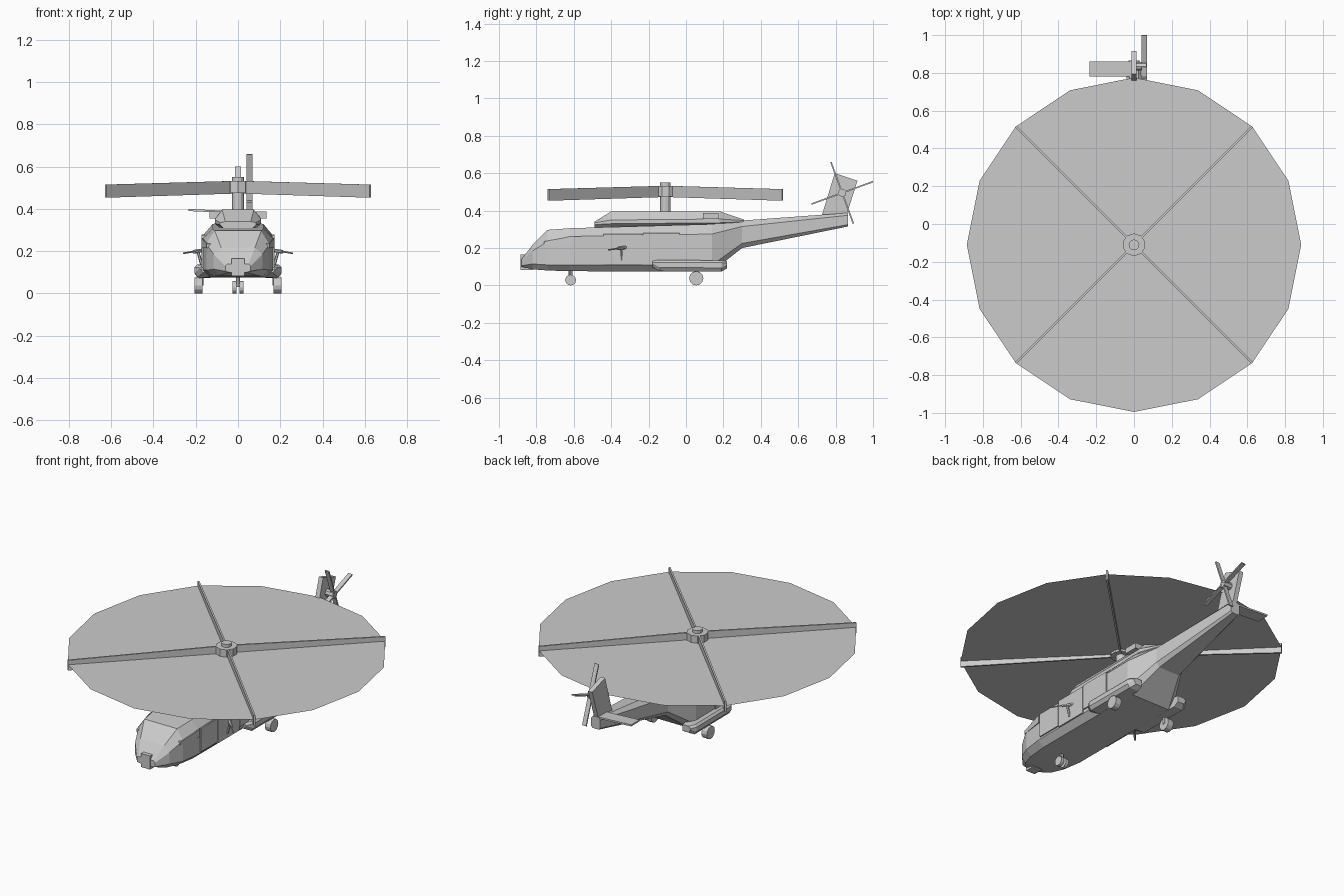
import bpy, bmesh, math
from mathutils import Matrix, Vector

if "Cube" in bpy.data.objects:
    bpy.data.objects.remove(bpy.data.objects["Cube"])

grey = bpy.data.materials.new("plain_grey")
grey.diffuse_color = (0.6, 0.6, 0.6, 1)
grey.use_nodes = True
grey.node_tree.nodes["Principled BSDF"].inputs["Base Color"].default_value = grey.diffuse_color


def finish(name, bm, closed=True):
    if closed:
        bmesh.ops.recalc_face_normals(bm, faces=bm.faces)
    me = bpy.data.meshes.new(name)
    bm.to_mesh(me)
    bm.free()
    me.materials.append(grey)
    ob = bpy.data.objects.new(name, me)
    bpy.context.collection.objects.link(ob)
    return ob


def loft(name, rings):
    """Skin a list of equal-length point rings and cap both ends."""
    bm = bmesh.new()
    vs = [[bm.verts.new(p) for p in ring] for ring in rings]
    n = len(vs[0])
    for a, b in zip(vs, vs[1:]):
        for i in range(n):
            bm.faces.new((a[i], a[(i + 1) % n], b[(i + 1) % n], b[i]))
    bm.faces.new(vs[0])
    bm.faces.new(vs[-1])
    return finish(name, bm)


def hull(name, sections):
    """Loft chamfered sections: y, half widths (bottom, side, top), four heights."""
    rings = []
    for y, wb, w, wt, z0, z1, z2, z3 in sections:
        half = [(wb, z0), (w, z1), (w, z2), (wt, z3)]
        rings.append([(x, y, z) for x, z in half] + [(-x, y, z) for x, z in reversed(half)])
    return loft(name, rings)


def box(name, x, y, z):
    return loft(name, [[(x[0], yy, z[0]), (x[1], yy, z[0]), (x[1], yy, z[1]), (x[0], yy, z[1])] for yy in y])


def rod(name, a, b, r, sides=8, r2=None):
    a, b = Vector(a), Vector(b)
    bm = bmesh.new()
    m = Matrix.Translation((a + b) / 2) @ (b - a).to_track_quat('Z', 'Y').to_matrix().to_4x4()
    bmesh.ops.create_cone(bm, cap_ends=True, segments=sides, radius1=r,
                          radius2=r if r2 is None else r2, depth=(b - a).length, matrix=m)
    return finish(name, bm)


# Fuselage with tapered nose, rear ramp and tail boom
hull("fuselage", [
    (-0.88, .04, .06, .05, .100, .105, .130, .140),
    (-0.82, .09, .115, .08, .086, .115, .185, .217),
    (-0.74, .115, .15, .11, .080, .11, .235, .297),
    (-0.62, .13, .165, .12, .076, .11, .262, .306),
    (0.14, .13, .165, .12, .075, .11, .275, .328),
    (0.30, .07, .09, .05, .200, .225, .315, .347),
    (0.865, .02, .03, .02, .315, .325, .375, .388)])
box("nose_sensor", (-.03, .03), (-.885, -.82), (.083, .165))

# Engine cowling on the roof
hull("engine_cowling", [
    (-.49, .07, .085, .06, .310, .325, .335, .340),
    (-.40, .085, .11, .075, .310, .330, .350, .396),
    (.18, .085, .11, .075, .315, .335, .355, .396),
    (.31, .04, .055, .04, .325, .340, .347, .352)])

# Mast and hub
C = Vector((0, -.11, 0))
rod("rotor_mast", C + Vector((0, 0, .39)), C + Vector((0, 0, .55)), .028, 12)
rod("rotor_hub", C + Vector((0, 0, .475)), C + Vector((0, 0, .532)), .06, 10)

# Sixteen-sided rotor disc sheet
bm = bmesh.new()
bmesh.ops.create_circle(bm, cap_ends=True, segments=16, radius=.885,
                        matrix=Matrix.Translation((0, -.11, .488)))
finish("rotor_disc", bm, False)

# Drooping upright main blades
for k in range(4):
    a = math.radians(45 + 90 * k)
    d, s = Vector((math.cos(a), math.sin(a), 0)), Vector((-math.sin(a), math.cos(a), 0))
    rings = []
    for r, lo, hi in ((.04, .472, .532), (.885, .453, .515)):
        rings.append([C + d * r + s * t + Vector((0, 0, z))
                      for t, z in ((-.005, lo), (.005, lo), (.005, hi), (-.005, hi))])
    loft(f"main_blade_{k + 1}", rings)

# Tail fin and single stabiliser
fin = [(.725, .37), (.853, .36), (.917, .56), (.795, .60)]
loft("tail_fin", [[(x, y, z) for y, z in fin] for x in (-.014, .014)])
loft("stabiliser", [[(x, .78, z), (x, .86, z), (x, .86, z + .01), (x, .78, z + .01)]
                    for x, z in ((0, .378), (-.235, .390))])

# Tail rotor on the right side
rod("tail_rotor_hub", (.01, .835, .495), (.065, .835, .495), .022, 8)
for k in range(4):
    a = math.radians(20 + 90 * k)
    d, s = Vector((0, math.cos(a), math.sin(a))), Vector((0, -math.sin(a), math.cos(a)))
    c = Vector((0, .835, .495))
    rings = [[c + d * r + s * t + Vector((x, 0, 0))
              for t, x in ((-.004, .041), (.004, .041), (.004, .068), (-.004, .068))] for r in (.01, .175)]
    loft(f"tail_blade_{k + 1}", rings)

# Nose gear
rod("nose_strut", (0, -.617, .03), (0, -.617, .09), .01)
for side, sx in (("right", 1), ("left", -1)):
    rod(f"{side}_nose_wheel", (sx * .007, -.617, .029), (sx * .026, -.617, .029), .029, 12)

    # Sponson with tapered ends, and main gear
    loft(f"{side}_sponson", [[(sx * x, y, z) for x, z in
                              ((.13, lo), (ox - .015, lo), (ox, lo + .02), (ox, hi - .012), (ox - .012, hi), (.13, hi))]
                             for y, ox, lo, hi in ((-.18, .18, .098, .133), (-.14, .205, .076, .136),
                                                   (.19, .205, .074, .134), (.22, .185, .092, .130))])
    rod(f"{side}_main_strut", (sx * .175, .055, .037), (sx * .175, .055, .09), .012)
    rod(f"{side}_main_wheel", (sx * .168, .055, .038), (sx * .205, .055, .038), .038, 12)

    # Raised doors and panels on the flanks
    xs = (sx * .15, sx * .173)
    box(f"{side}_crew_door", xs, (-.60, -.445), (.12, .262))
    box(f"{side}_cabin_door", xs, (-.44, -.235), (.11, .275))
    box(f"{side}_rear_panel", xs, (-.23, -.035), (.13, .28))
    loft(f"{side}_cockpit_window", [[(sx * x, y, z) for x, z in ((.10, .215), (w, .215), (w, z2), (.10, z2))]
                                    for y, w, z2 in ((-.76, .148, .235), (-.61, .172, .262))])

    # Engine exhaust
    box(f"{side}_exhaust", (sx * .06, sx * .135), (.09, .175), (.355, .388))

    # Door gun and its mount
    rod(f"{side}_gun_barrel", (sx * .20, -.35, .20), (sx * .258, -.415, .19), .004, 6)
    rod(f"{side}_gun_body", (sx * .165, -.32, .204), (sx * .21, -.365, .197), .009, 6)
    rod(f"{side}_gun_mount", (sx * .172, -.345, .135), (sx * .19, -.345, .20), .007, 6)
